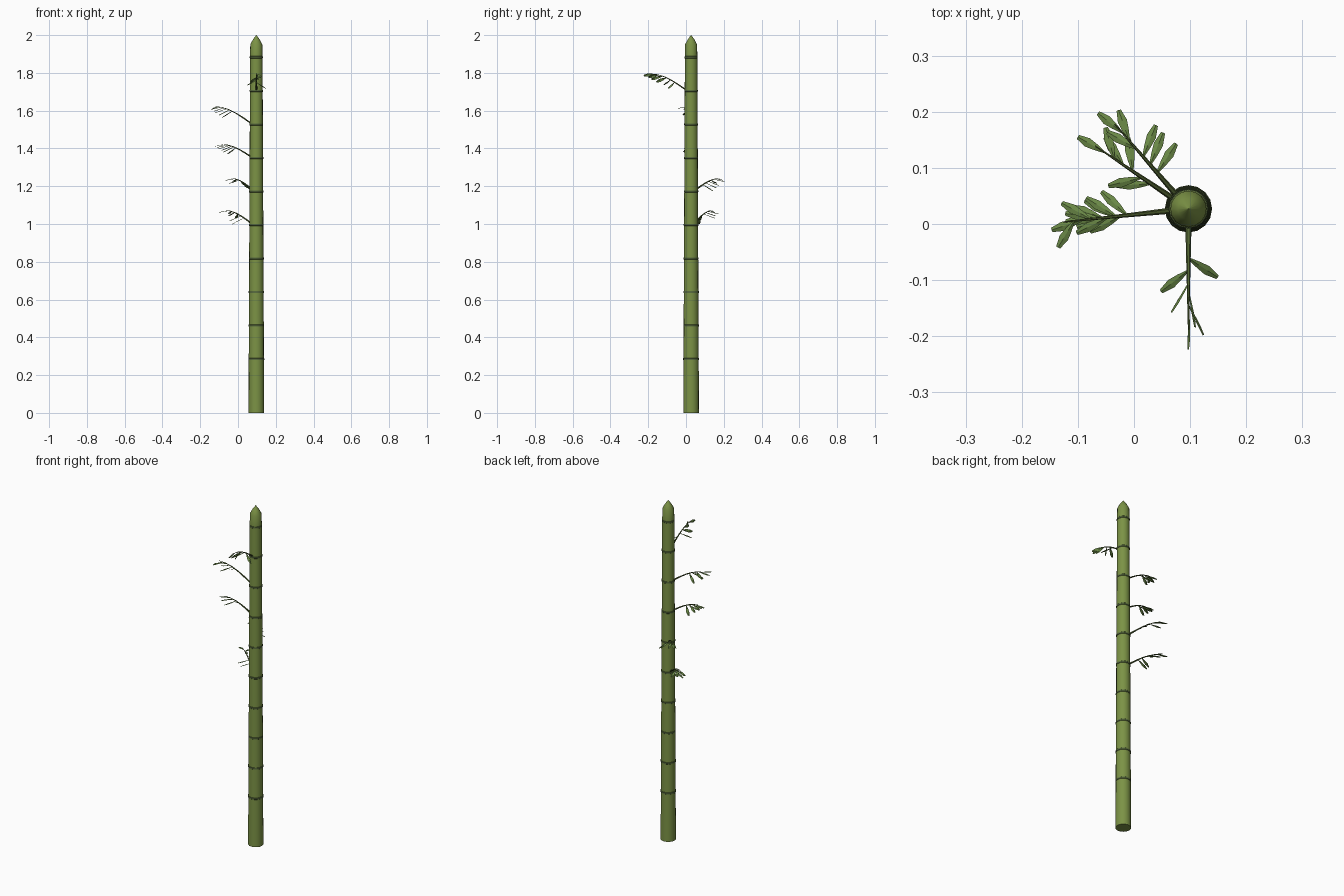
import bpy, bmesh
from math import radians, cos, sin, pi
from mathutils import Vector, Matrix

if "Cube" in bpy.data.objects:
    bpy.data.objects.remove(bpy.data.objects["Cube"])

CX, CY = 0.097, 0.027
SIDES = 16
NODES = [0.285 + 0.1775 * i for i in range(10)]
UP = Vector((0, 0, 1))


def material(name, rgb):
    m = bpy.data.materials.new(name)
    m.diffuse_color = (*rgb, 1)
    m.use_nodes = True
    m.node_tree.nodes["Principled BSDF"].inputs["Base Color"].default_value = m.diffuse_color
    return m


CULM = material("culm_green", (0.2, 0.29, 0.06))
RING = material("node_green", (0.1, 0.15, 0.05))
TWIG = material("twig_green", (0.08, 0.12, 0.03))
LEAF = material("leaf_green", (0.14, 0.24, 0.06))


def finish(bm, name, mat, smooth=True):
    me = bpy.data.meshes.new(name)
    bmesh.ops.recalc_face_normals(bm, faces=bm.faces)
    bm.to_mesh(me)
    bm.free()
    ob = bpy.data.objects.new(name, me)
    bpy.context.collection.objects.link(ob)
    me.materials.append(mat)
    if smooth:
        bpy.ops.object.select_all(action='DESELECT')
        ob.select_set(True)
        bpy.context.view_layer.objects.active = ob
        bpy.ops.object.shade_smooth_by_angle(angle=radians(35))


def skin(bm, rings, closed=False):
    """Bridge successive vertex rings; cap both ends unless closed."""
    n = len(rings[0])
    pairs = list(zip(rings, rings[1:])) + ([(rings[-1], rings[0])] if closed else [])
    for a, b in pairs:
        for i in range(n):
            j = (i + 1) % n
            bm.faces.new((a[i], a[j], b[j], b[i]))
    if not closed:
        bm.faces.new(rings[0][::-1])
        bm.faces.new(rings[-1])


def ring(bm, centre, u, v, radius, sides):
    return [bm.verts.new(centre + radius * (u * cos(2 * pi * i / sides)
                                            + v * sin(2 * pi * i / sides)))
            for i in range(sides)]


def lathe(bm, profile, closed=False):
    skin(bm, [ring(bm, Vector((CX, CY, z)), Vector((1, 0, 0)), Vector((0, 1, 0)), r, SIDES)
              for r, z in profile], closed)


def culm_radius(z):
    return 0.0415 - 0.0045 * z


# Culm with a pointed top
bm = bmesh.new()
lathe(bm, [(culm_radius(z), z) for z in [0] + NODES]
      + [(0.032, 1.95), (0.019, 1.975), (0.001, 2.0)])
finish(bm, "culm", CULM)

# Raised node rings
bm = bmesh.new()
for z in NODES:
    inner, outer = culm_radius(z) - 0.003, culm_radius(z) + 0.002
    lathe(bm, [(inner, z - 0.008), (outer, z - 0.004),
               (outer, z + 0.004), (inner, z + 0.008)], closed=True)
finish(bm, "node_rings", RING)


def add_leaf(bm, base, yaw, pitch, roll, length):
    """Flat leaf blade: narrow base, widest past the middle, blunt tip."""
    m = (Matrix.Translation(base) @ Matrix.Rotation(radians(yaw), 4, 'Z')
         @ Matrix.Rotation(radians(-pitch), 4, 'Y')
         @ Matrix.Rotation(radians(roll), 4, 'X'))
    rows = [[bm.verts.new(m @ Vector((t * length, s * w, -0.002 * abs(s))))
             for s in (-1, 0, 1)]
            for t, w in ((0, 0.0015), (0.35, 0.006), (0.65, 0.0085), (1, 0.004))]
    for a, b in zip(rows, rows[1:]):
        for i in range(2):
            bm.faces.new((a[i], a[i + 1], b[i + 1], b[i]))


# Branches at successive nodes: heading, reach, rise, first leaf distance,
# roll of outer leaves, leaf angles off the branch
BRANCHES = [
    (146, 0.20, 0.07, 0.08, 0, (37, 48, -48, -23, -41, 4)),
    (131, 0.20, 0.062, 0.085, 0, (-74, -63, -63, 19, -22, 10)),
    (186, 0.185, 0.065, 0.11, 0, (-49, 21, -34, 12, -26, 0)),
    (186, 0.225, 0.088, 0.13, 0, (-38, 21, -14, -35, 12, 53)),
    (270, 0.215, 0.083, 0.088, 75, (57, -52, -31, 10, 26, -2)),
]
START = 0.03

for k, (heading, reach, rise, first, roll, angles) in enumerate(BRANCHES):
    out = Vector((cos(radians(heading)), sin(radians(heading)), 0))
    side = Vector((-out.y, out.x, 0))

    def point(r):
        t = (r - START) / (reach - START)
        return Vector((CX, CY, NODES[k + 4] + 0.007 + rise * sin(t * pi / 2))) + out * r

    # Tapered, arching twig
    bm = bmesh.new()
    skin(bm, [ring(bm, point(START + (reach - START) * i / 5), side, UP,
                   0.0055 - 0.0009 * i, 6) for i in range(6)])
    finish(bm, f"branch_{k + 1}", TWIG)

    # Leaves along the twig, flatter and shorter towards its end
    bm = bmesh.new()
    for i, a in enumerate(angles):
        r = first + (reach - 0.02 - first) * i / 5
        add_leaf(bm, point(r), heading + a, -28 + 4 * i, roll if i > 1 else 0,
                 0.071 - 0.003 * i)
    finish(bm, f"branch_leaves_{k + 1}", LEAF, smooth=False)
